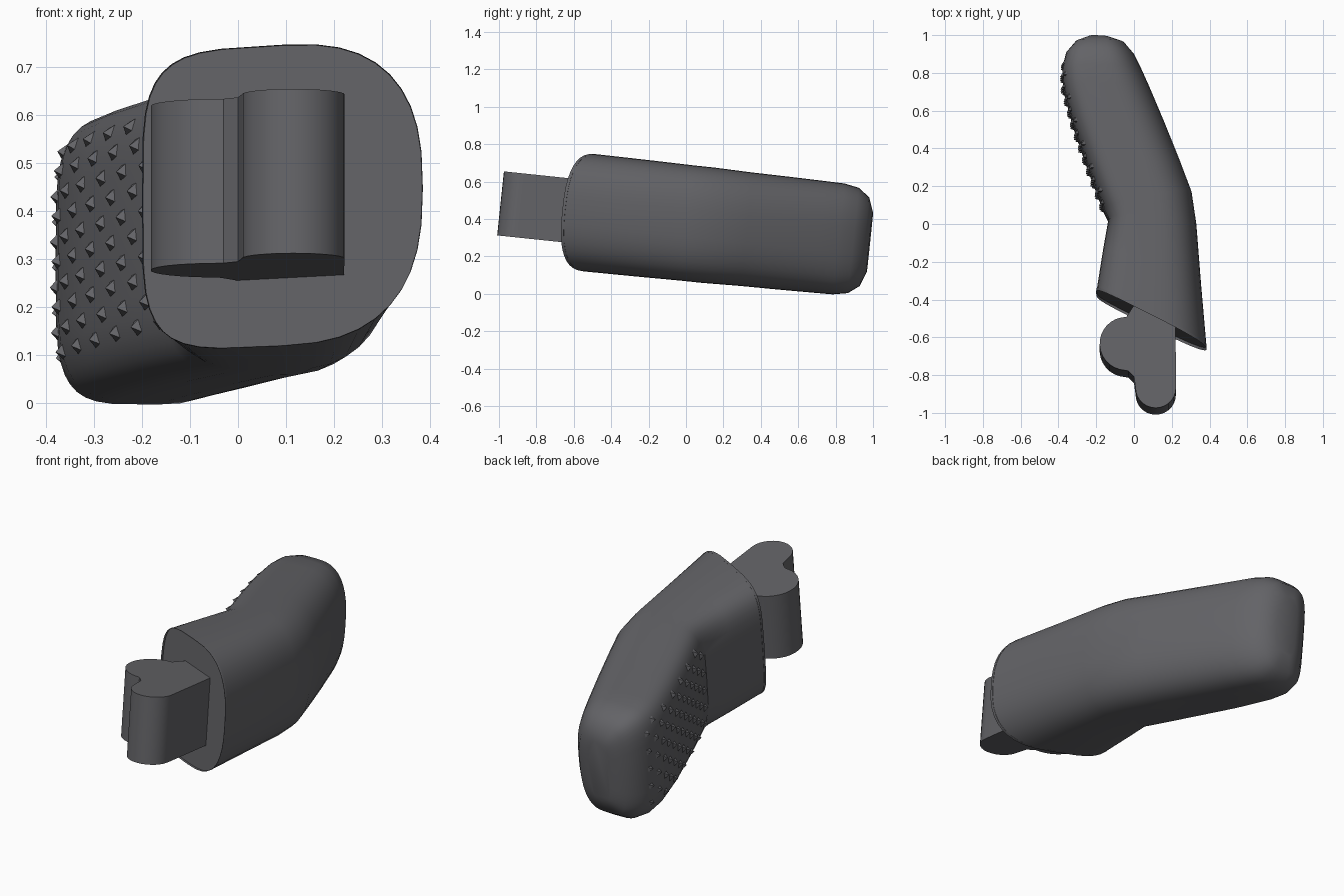
import bpy, bmesh, math
from mathutils import Matrix, Vector

cube = bpy.data.objects.get("Cube")
if cube:
    bpy.data.objects.remove(cube, do_unlink=True)

mat = bpy.data.materials.new("dark grey")
mat.use_nodes = True
GREY = (0.125, 0.125, 0.135, 1)
mat.diffuse_color = GREY
mat.node_tree.nodes["Principled BSDF"].inputs["Base Color"].default_value = GREY

# Everything is modelled level, then leaned slightly towards the back
LEAN = Matrix.Translation((0, 0, 0.379)) @ Matrix.Rotation(math.radians(-6), 4, "X")


def finish(bm, name, angle):
    bmesh.ops.recalc_face_normals(bm, faces=bm.faces)
    bm.transform(LEAN)
    mesh = bpy.data.meshes.new(name)
    bm.to_mesh(mesh)
    bm.free()
    mesh.materials.append(mat)
    ob = bpy.data.objects.new(name, mesh)
    bpy.context.collection.objects.link(ob)
    bpy.context.view_layer.objects.active = ob
    ob.select_set(True)
    bpy.ops.object.shade_smooth_by_angle(angle=math.radians(angle))
    ob.select_set(False)


# Body stations: right-hand x, y, left-hand x, y, half height
STATIONS = [
    (-0.20, -0.37, 0.385, -0.665, 0.315),
    (-0.165, -0.15, 0.355, -0.32, 0.313),
    (-0.135, 0.02, 0.33, 0.0, 0.31),
    (-0.16, 0.07, 0.305, 0.17, 0.31),
    (-0.25, 0.31, 0.245, 0.33, 0.305),
    (-0.325, 0.53, 0.165, 0.53, 0.303),
    (-0.375, 0.72, 0.085, 0.72, 0.30),
    (-0.38, 0.82, 0.04, 0.82, 0.298),
    (-0.36, 0.90, 0.0, 0.90, 0.283),
    (-0.31, 0.96, -0.05, 0.96, 0.238),
    (-0.24, 0.99, -0.12, 0.985, 0.16),
]


def section_point(s, a):
    """Point on a station: squarish on the grip side, rounder on the other."""
    c, d = math.cos(a), math.sin(a)
    n = 2.6 if c > 0 else 4.5
    u = math.copysign(abs(c) ** (2 / n), c)
    w = math.copysign(abs(d) ** (2 / n), d)
    k = (u + 1) / 2
    return Vector((s[0] + (s[2] - s[0]) * k, s[1] + (s[3] - s[1]) * k, s[4] * w))


# Body: loft through the stations
bm = bmesh.new()
N = 40
rings = [[bm.verts.new(section_point(s, 2 * math.pi * i / N)) for i in range(N)]
         for s in STATIONS]
for r, q in zip(rings, rings[1:]):
    for i in range(N):
        j = (i + 1) % N
        bm.faces.new((r[i], r[j], q[j], q[i]))
bm.faces.new(rings[-1])
front = bm.faces.new(rings[0])
bmesh.ops.inset_region(bm, faces=[front], thickness=0.05, depth=0)
for v in front.verts:
    v.co.y += 0.015
finish(bm, "body", 35)

# Trigger: two rounded lobes sharing a stem that runs into the body
def arc(cx, cy, r, start, end, steps=14):
    return [(cx + r * math.cos(math.radians(start + (end - start) * i / steps)),
             cy + r * math.sin(math.radians(start + (end - start) * i / steps)))
            for i in range(steps + 1)]


outline = (arc(0.115, -0.89, 0.107, 0, -180)
           + [(0.0, -0.83), (-0.03, -0.80)]
           + arc(-0.04, -0.655, 0.142, -105, -270)
           + [(0.0, -0.45), (0.22, -0.50)])
bm = bmesh.new()
base = bm.faces.new([bm.verts.new((x, y, -0.172)) for x, y in outline])
up = bmesh.ops.extrude_face_region(bm, geom=[base])["geom"]
bmesh.ops.translate(bm, verts=[g for g in up if isinstance(g, bmesh.types.BMVert)],
                    vec=(0, 0, 0.344))
finish(bm, "trigger", 35)

# Grip texture: staggered little scales on the rear right side
def wall_x(y, z):
    for s, t in zip(STATIONS[3:], STATIONS[4:]):
        if s[1] <= y <= t[1]:
            k = (y - s[1]) / (t[1] - s[1])
            mix = [p + (q - p) * k for p, q in zip(s, t)]
            w = min(abs(z) / mix[4], 1)
            u = (1 - w ** 4.5) ** (1 / 4.5)
            half = (mix[2] - mix[0]) / 2
            return mix[0] + half * (1 - u)
    return -0.3


bm = bmesh.new()
for col in range(13):
    y0 = 0.10 + col * 0.062
    for row in range(5):
        z0 = -0.2 + row * 0.095 + (0.047 if col % 2 else 0)
        if abs(z0) > 0.23:
            continue
        rim = [bm.verts.new((wall_x(y0 + dy, z0 + dz) + 0.006, y0 + dy, z0 + dz))
               for dy, dz in ((-0.018, -0.012), (0.018, -0.02), (0.018, 0.02), (-0.01, 0.022))]
        tip = bm.verts.new((wall_x(y0, z0) - 0.014, y0 - 0.012, z0))
        for i in range(4):
            bm.faces.new((rim[i], rim[(i + 1) % 4], tip))
        bm.faces.new(rim)
finish(bm, "grip_scales", 20)
